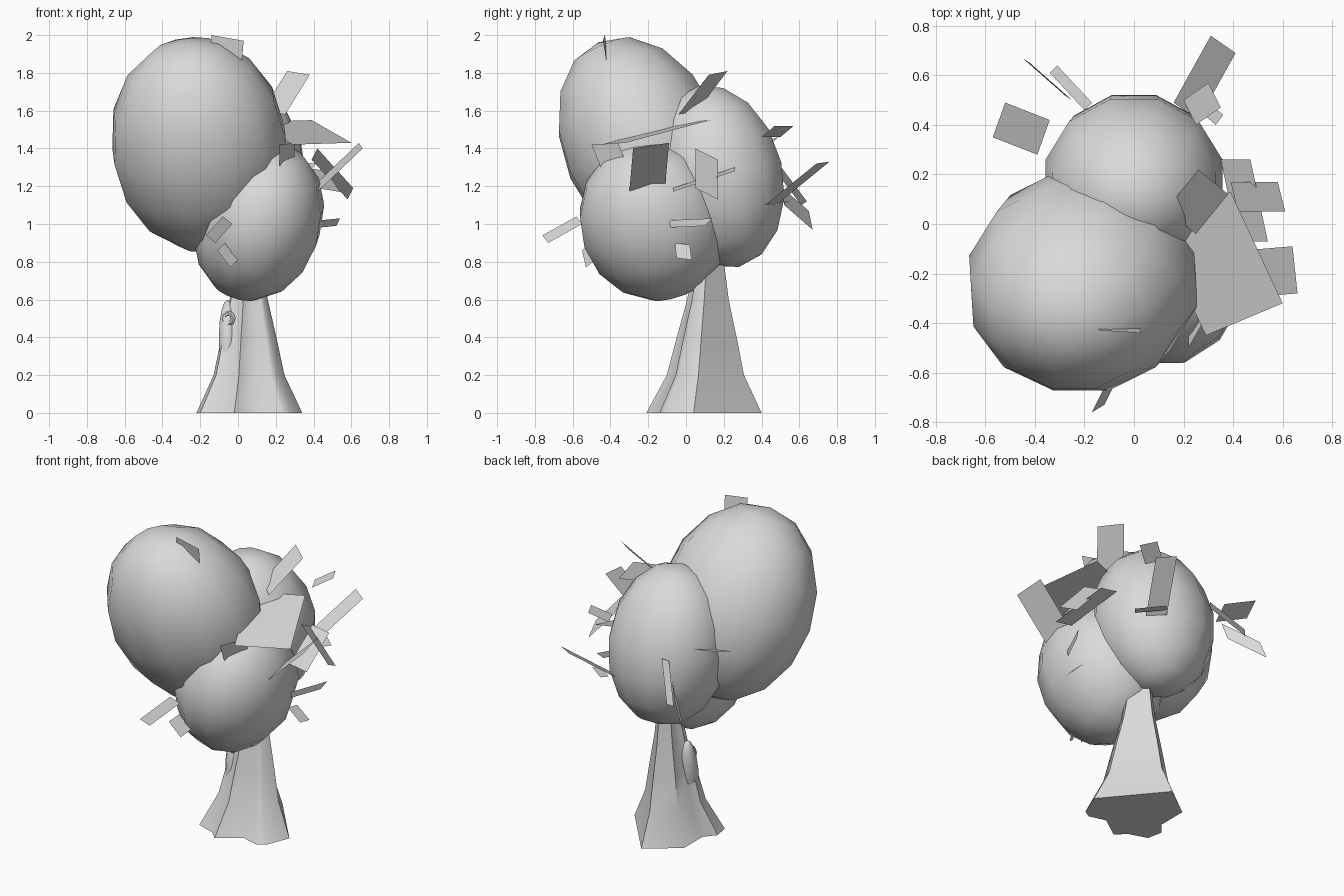
import bpy, bmesh, math
from mathutils import Vector, Matrix

if "Cube" in bpy.data.objects:
    bpy.data.objects.remove(bpy.data.objects["Cube"], do_unlink=True)

# One plain grey for the whole tree
grey = bpy.data.materials.new("plain_grey")
grey.use_nodes = True
colour = (0.7, 0.7, 0.7, 1)
grey.diffuse_color = colour
grey.node_tree.nodes["Principled BSDF"].inputs["Base Color"].default_value = colour


def finish(name, bm, smooth_angle=None):
    """Turn a bmesh into a named, coloured object."""
    mesh = bpy.data.meshes.new(name)
    bm.to_mesh(mesh)
    bm.free()
    mesh.materials.append(grey)
    obj = bpy.data.objects.new(name, mesh)
    bpy.context.collection.objects.link(obj)
    if smooth_angle:
        bpy.ops.object.select_all(action="DESELECT")
        obj.select_set(True)
        bpy.context.view_layer.objects.active = obj
        bpy.ops.object.shade_smooth_by_angle(angle=math.radians(smooth_angle))
    return obj


def clump(name, centre, radii, tilt=0, roll=0, segments=12, rings=8):
    """A smooth egg shape, leaning to the front by tilt and to the left by roll."""
    bm = bmesh.new()
    bmesh.ops.create_uvsphere(bm, u_segments=segments, v_segments=rings, radius=1)
    place = (Matrix.Translation(centre)
             @ Matrix.Rotation(math.radians(roll), 4, "Y")
             @ Matrix.Rotation(math.radians(tilt), 4, "X")
             @ Matrix.Diagonal((*radii, 1))
             @ Matrix.Rotation(math.pi / segments, 4, "Z"))
    bmesh.ops.transform(bm, matrix=place, verts=bm.verts)
    return finish(name, bm, 75)


def leaf(name, first, corner, last):
    """A flat four-sided leaf from three neighbouring corners."""
    a, b, c = Vector(first), Vector(corner), Vector(last)
    bm = bmesh.new()
    bm.faces.new([bm.verts.new(p) for p in (a, b, c, a + c - b)])
    return finish(name, bm)


# Foliage clumps
clump("foliage_large", (-.205, -.23, 1.42), (.475, .43, .595), tilt=23, roll=-8)
clump("foliage_back", (0, .17, 1.25), (.37, .355, .49), tilt=13)
clump("foliage_front", (.11, -.17, 1.015), (.34, .4, .435), tilt=18, roll=18)

# Trunk: a rooted footprint narrowing upwards
footprint = [(.04, .4), (-.16, .25), (-.16, .06), (-.22, -.01), (-.2, -.11), (-.08, -.15),
             (-.02, -.21), (.12, -.11), (.23, -.14), (.28, -.11), (.34, .04)]
levels = [(0, 1), (.2, .67), (.4, .52), (.6, .36), (.85, .23)]
middle = Vector((.055, .1))
bm = bmesh.new()
loops = []
for height, size in levels:
    loop = []
    for point in footprint:
        flat = middle + (Vector(point) - middle) * size
        loop.append(bm.verts.new((flat.x, flat.y + height * .03, height)))
    loops.append(loop)
for low, high in zip(loops, loops[1:]):
    for i in range(len(low)):
        j = (i + 1) % len(low)
        bm.faces.new((low[i], low[j], high[j], high[i]))
bm.faces.new(loops[0])
bm.faces.new(loops[-1])
bmesh.ops.recalc_face_normals(bm, faces=bm.faces)
finish("trunk", bm, 50)

# Bark swelling and the small knot ring on it
clump("bark_swelling", (-.055, .04, .4), (.05, .06, .2), tilt=-8, segments=8)
bpy.ops.mesh.primitive_torus_add(
    major_segments=8, minor_segments=5, major_radius=.028, minor_radius=.012,
    location=(-.05, .005, .5), rotation=(math.radians(90), 0, math.radians(-25)))
knot = bpy.context.object
knot.name = "knot_ring"
knot.data.materials.append(grey)
bpy.ops.object.shade_smooth_by_angle(angle=math.radians(60))

# Loose leaves on the left side
leaf("leaf_left_large", (.39, .13, 1.55), (.6, -.32, 1.43), (.29, -.45, 1.42))
leaf("leaf_left_upper", (.26, .22, 1.81), (.38, .12, 1.79), (.25, -.04, 1.58))
leaf("leaf_left_outer", (.64, -.09, 1.43), (.66, -.28, 1.4), (.42, -.3, 1.17))
leaf("leaf_left_middle", (.35, .26, 1.3), (.47, .26, 1.28), (.54, -.07, 1.17))
leaf("leaf_left_hanging", (.58, .17, 1.13), (.61, .05, 1.19), (.42, .05, 1.4))
leaf("leaf_left_low", (.4, -.06, .9), (.41, .02, .89), (.49, .03, .81))
leaf("leaf_left_sliver", (.42, -.12, .98), (.44, -.08, 1.02), (.54, .14, 1.03))
leaf("leaf_left_front", (.22, -.5, 1.42), (.3, -.36, 1.43), (.3, -.3, 1.28))

# Loose leaves at the back
leaf("leaf_back_long", (.31, .76, 1.33), (.41, .69, 1.32), (.26, .42, 1.1))
leaf("leaf_back_upper", (.3, .57, 1.52), (.35, .47, 1.52), (.25, .4, 1.46))
leaf("leaf_back_small", (.19, .52, 1.12), (.33, .4, 1.1), (.36, .44, 1.1))
leaf("leaf_back_right", (-.52, .49, 1.46), (-.34, .42, 1.4), (-.39, .28, 1.36))
leaf("leaf_back_sliver", (-.45, .67, .97), (-.42, .65, 1.07), (-.25, .5, 1.2))
leaf("leaf_back_low", (-.31, .64, 1.12), (-.34, .61, 1.1), (-.2, .46, 1.3))

# Loose leaves at the front and top
leaf("leaf_front_long", (-.17, -.76, .94), (-.12, -.73, .9), (-.03, -.55, 1))
leaf("leaf_front_low", (-.11, -.55, .86), (-.07, -.5, .9), (0, -.48, .81))
leaf("leaf_top", (-.14, -.43, 2), (.03, -.44, 1.97), (.02, -.42, 1.86))
